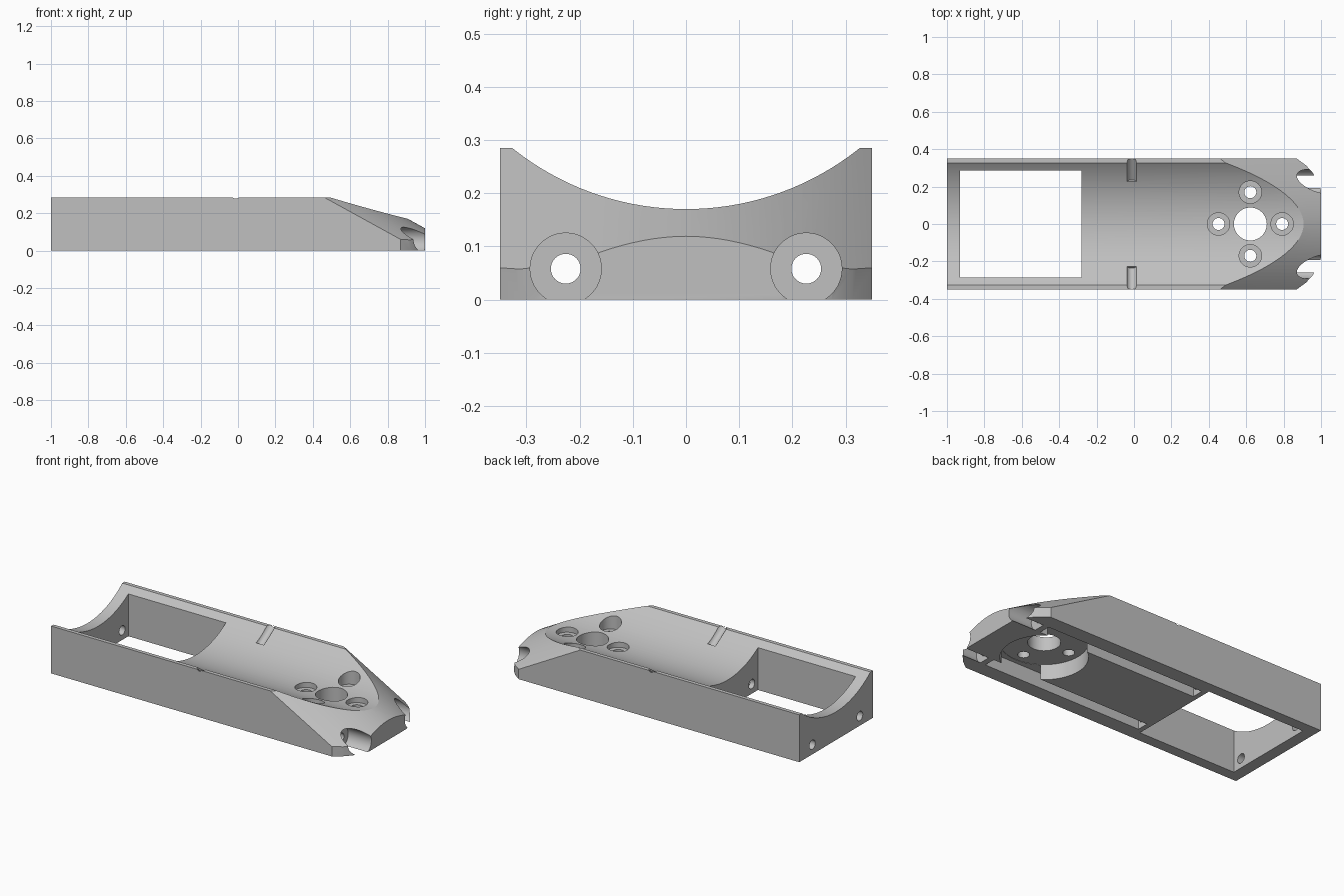
import bpy, bmesh, math
from mathutils import Vector

if "Cube" in bpy.data.objects:
    bpy.data.objects.remove(bpy.data.objects["Cube"])

grey = bpy.data.materials.new("plain_grey")
grey.use_nodes = True
GREY = (0.53, 0.53, 0.53, 1)
grey.diffuse_color = GREY
grey.node_tree.nodes["Principled BSDF"].inputs["Base Color"].default_value = GREY


def prism(name, pts, start, end, place):
    """Extrude a 2D outline between two stations; place maps (u, v, station) to 3D."""
    bm = bmesh.new()
    ends = [[bm.verts.new(place(u, v, s)) for u, v in pts] for s in (start, end)]
    bm.faces.new(ends[0])
    bm.faces.new(ends[1])
    n = len(pts)
    for i in range(n):
        j = (i + 1) % n
        bm.faces.new((ends[0][i], ends[0][j], ends[1][j], ends[1][i]))
    bmesh.ops.recalc_face_normals(bm, faces=bm.faces)
    mesh = bpy.data.meshes.new(name)
    bm.to_mesh(mesh)
    bm.free()
    mesh.materials.append(grey)
    obj = bpy.data.objects.new(name, mesh)
    bpy.context.collection.objects.link(obj)
    return obj


def circle(cu, cv, r, n=48):
    return [(cu + r * math.cos(math.tau * i / n), cv + r * math.sin(math.tau * i / n))
            for i in range(n)]


def rect(u0, u1, v0, v1):
    return [(u0, v0), (u1, v0), (u1, v1), (u0, v1)]


def up(u, v, s):        # outline in x, y
    return Vector((u, v, s))


def along(u, v, s):     # outline in y, z
    return Vector((s, u, v))


def sloped(u, v, s):    # outline in y, z, falling towards the nose
    return Vector((s, u, v + 0.55 * (1 - s)))


# Body block with rounded nose corners
corner = [(0.87, 0.35), (0.92, 0.313), (0.955, 0.275), (0.982, 0.23), (1, 0.18)]
plan = [(-1, 0.35)] + corner + [(x, -y) for x, y in reversed(corner)] + [(-1, -0.35)]
body = prism("cradle_body", plan, 0, 0.285, up)


def cut(obj):
    mod = body.modifiers.new(obj.name, 'BOOLEAN')
    mod.operation = 'DIFFERENCE'
    mod.solver = 'EXACT'
    mod.object = obj
    bpy.context.view_layer.objects.active = body
    bpy.ops.object.modifier_apply(modifier=mod.name)
    bpy.data.objects.remove(obj)


# Round trough along the top
R, CZ = 0.522, 0.692
cut(prism("trough", circle(0, CZ, R, 160), -1.2, 1.2, along))

# Sloping crowned nose
crown = [(y, 0.119 - 0.131 * (abs(y) / 0.35) ** 1.9)
         for y in (-0.4 + 0.8 * i / 40 for i in range(41))]
cut(prism("nose_slope", crown + [(0.4, 1.5), (-0.4, 1.5)], 0.2, 1.2, sloped))

# Rectangular window
cut(prism("window", rect(-0.93, -0.28, -0.285, 0.285), -0.5, 1, up))

# Round pocket under the mount, central hole and four counterbored screw holes
MX = 0.622
cut(prism("mount_pocket", circle(MX, 0, 0.235, 64), -0.2, 0.092, up))
cut(prism("mount_hole", circle(MX, 0, 0.088), -0.2, 0.6, up))
for dx, dy in ((1, 0), (-1, 0), (0, 1), (0, -1)):
    x, y = MX + 0.17 * dx, 0.17 * dy
    cut(prism("screw_hole", circle(x, y, 0.032, 32), -0.2, 0.6, up))
    cut(prism("screw_seat", circle(x, y, 0.06), 0.142, 0.6, up))

# Each side: long bolt hole, head recess, underside channel and trough notch
for side in (-1, 1):
    y = 0.226 * side
    cut(prism("bolt_hole", circle(y, 0.058, 0.028, 32), -1.2, 1.2, along))
    cut(prism("head_recess", circle(y, 0.058, 0.067), 0.845, 1.2, along))
    cut(prism("channel", rect(y - 0.035, y + 0.035, -0.2, 0.09), -0.25, 0.81, along))

    low, high = Vector((0, 0.222 * side, 0.228)), Vector((0, 0.338 * side, 0.302))
    axis = (high - low).normalized()
    normal = Vector((1, 0, 0)).cross(axis)

    def tilted(u, v, s, low=low, axis=axis, normal=normal):
        return low + Vector((u, 0, 0)) + normal * v + axis * s

    cut(prism("notch", circle(-0.012, 0, 0.027, 24), 0, (high - low).length, tilted))

# Smooth curved walls, sharp edges
for other in bpy.context.selected_objects:
    other.select_set(False)
body.select_set(True)
bpy.context.view_layer.objects.active = body
bpy.ops.object.shade_smooth_by_angle(angle=math.radians(25))
